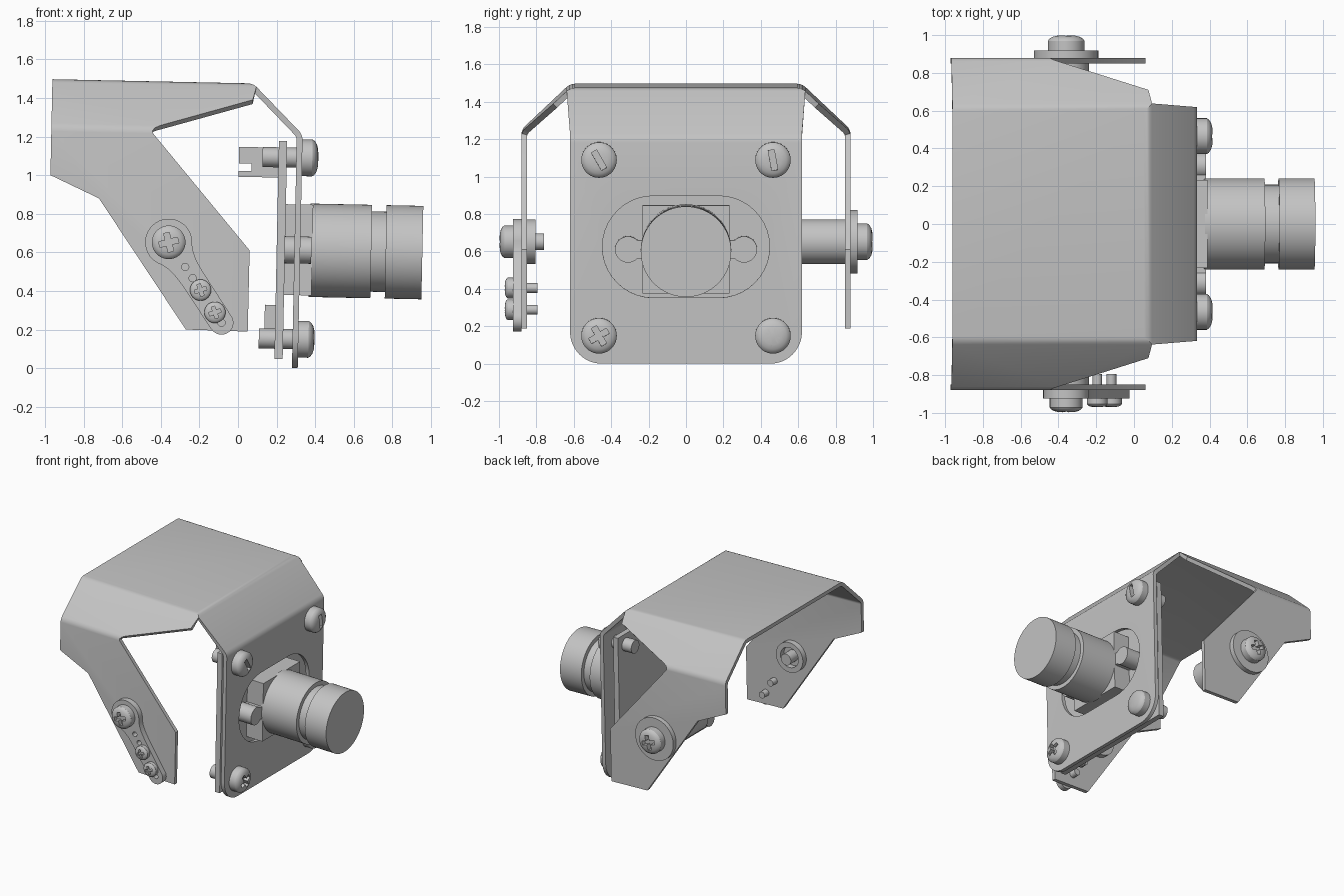
import bpy, bmesh, math
from mathutils import Matrix, Vector

cube = bpy.data.objects.get("Cube")
if cube:
    bpy.data.objects.remove(cube)

grey = bpy.data.materials.new("plain grey")
grey.use_nodes = True
grey.diffuse_color = (0.55, 0.55, 0.55, 1)
grey.node_tree.nodes["Principled BSDF"].inputs["Base Color"].default_value = grey.diffuse_color

# The whole assembly leans slightly forward about y
PIVOT = Vector((0.32, 0, 0.6))
TILT = Matrix.Translation(PIVOT) @ Matrix.Rotation(math.radians(1.2), 4, 'Y') @ Matrix.Translation(-PIVOT)


def finish(name, bm, recalc=True):
    if recalc:
        bmesh.ops.recalc_face_normals(bm, faces=bm.faces)
    bm.transform(TILT)
    me = bpy.data.meshes.new(name)
    bm.to_mesh(me)
    bm.free()
    me.materials.append(grey)
    ob = bpy.data.objects.new(name, me)
    bpy.context.collection.objects.link(ob)
    return ob


def bake(ob):
    """Apply all modifiers of an object."""
    dg = bpy.context.evaluated_depsgraph_get()
    me = bpy.data.meshes.new_from_object(ob.evaluated_get(dg))
    ob.modifiers.clear()
    ob.data = me


def cut(ob, cutters):
    for c in cutters:
        m = ob.modifiers.new("cut", 'BOOLEAN')
        m.operation, m.solver, m.object = 'DIFFERENCE', 'EXACT', c
    bake(ob)
    for c in cutters:
        bpy.data.objects.remove(c)


def smooth(ob):
    bpy.ops.object.select_all(action='DESELECT')
    ob.select_set(True)
    bpy.context.view_layer.objects.active = ob
    bpy.ops.object.shade_smooth_by_angle(angle=math.radians(30))


def prism(name, pts, axis, a, b):
    """Extrude an outline in the xz plane along y, or in the yz plane along x."""
    bm = bmesh.new()
    place = (lambda u, v, h: (u, h, v)) if axis == 'y' else (lambda u, v, h: (h, u, v))
    lo = [bm.verts.new(place(u, v, a)) for u, v in pts]
    hi = [bm.verts.new(place(u, v, b)) for u, v in pts]
    bm.faces.new(lo)
    bm.faces.new(hi)
    for i in range(len(pts)):
        j = (i + 1) % len(pts)
        bm.faces.new((lo[i], lo[j], hi[j], hi[i]))
    return finish(name, bm)


def box(name, x, y, z):
    return prism(name, [(x[0], z[0]), (x[1], z[0]), (x[1], z[1]), (x[0], z[1])], 'y', *y)


def arc(cx, cy, r, a0, a1, n=12):
    return [(cx + r * math.cos(math.radians(a0 + (a1 - a0) * i / n)),
             cy + r * math.sin(math.radians(a0 + (a1 - a0) * i / n))) for i in range(n + 1)]


def lathe(name, profile, origin, axis, segs=40, closed=False):
    """Spin (radius, height) points about an axis through origin."""
    bm = bmesh.new()
    vs = [bm.verts.new((r, 0, h)) for r, h in profile]
    pairs = list(zip(vs, vs[1:])) + ([(vs[-1], vs[0])] if closed else [])
    es = [bm.edges.new(p) for p in pairs]
    bmesh.ops.spin(bm, geom=vs + es, cent=(0, 0, 0), axis=(0, 0, 1), angle=math.tau,
                   steps=segs, use_merge=True)
    bmesh.ops.remove_doubles(bm, verts=bm.verts, dist=1e-5)
    bm.transform(Matrix.Translation(origin) @ Vector(axis).to_track_quat('Z', 'Y').to_matrix().to_4x4())
    ob = finish(name, bm)
    smooth(ob)
    return ob


def rod(name, r, h0, h1, origin, axis, segs=32):
    return lathe(name, [(0, h0), (r, h0), (r, h1), (0, h1)], origin, axis, segs)


def screw(name, r, height, origin, axis, turn, shank_r, shank):
    """Domed cross-head screw seated at origin, head pointing along axis."""
    rim = 0.62 * height
    dome = [(r * c, rim + (height - rim) * s) for c, s in
            ((1, 0), (0.93, 0.35), (0.75, 0.7), (0.5, 0.9), (0, 1))]
    head = lathe(name + "_head", [(0, 0), (r, 0)] + dome, origin, axis)
    frame = Matrix.Translation(origin) @ Vector(axis).to_track_quat('Z', 'Y').to_matrix().to_4x4()
    cutters = []
    for k in range(2):
        bm = bmesh.new()
        bmesh.ops.create_cube(bm, size=1)
        bm.transform(frame @ Matrix.Rotation(math.radians(turn + 90 * k), 4, 'Z')
                     @ Matrix.Translation((0, 0, height))
                     @ Matrix.Diagonal((1.15 * r, 0.34 * r, height, 1)))
        cutters.append(finish("cross_cutter", bm))
    cut(head, cutters)
    smooth(head)
    rod(name + "_shank", shank_r, -shank, 0.002, origin, axis)


# Folded sheet bracket: top, sloped nose, front plate, sloped shoulders, side plates
bm = bmesh.new()
cache = {}


def face(pts):
    vs = []
    for p in pts:
        key = tuple(round(c, 4) for c in p)
        if key not in cache:
            cache[key] = bm.verts.new(p)
        vs.append(cache[key])
    return bm.faces.new(vs)


BACK, NOSE, FRONT, W, SIDE, TOP, EAVE, BEND = -0.98, 0.06, 0.322, 0.62, 0.88, 1.47, 1.225, 1.21
roof = face([(BACK, -W, TOP), (NOSE, -W, TOP), (NOSE, W, TOP), (BACK, W, TOP)])
face([(NOSE, -W, TOP), (FRONT, -W, BEND), (FRONT, W, BEND), (NOSE, W, TOP)])
corner = 0.17
outline = ([(-W, BEND)] + arc(-W + corner, corner, corner, 180, 270)
           + arc(W - corner, corner, corner, 270, 360) + [(W, BEND)])
face([(FRONT, y, z) for y, z in outline])
side_outline = [(BACK, EAVE), (BACK, 0.973), (-0.726, 0.858), (-0.262, 0.188),
                (0.059, 0.184), (0.06, 0.605), (-0.474, EAVE)]
for s in (-1, 1):
    face([(BACK, s * W, TOP), (NOSE, s * W, TOP), (NOSE, s * 0.71, 1.385),
          (-0.474, s * SIDE, EAVE), (BACK, s * SIDE, EAVE)])
    face([(x, s * SIDE, z) for x, z in side_outline])
bmesh.ops.recalc_face_normals(bm, faces=bm.faces)
if roof.normal.z < 0:
    bmesh.ops.reverse_faces(bm, faces=bm.faces)
bends = [e for e in bm.edges if len(e.link_faces) == 2]
bmesh.ops.bevel(bm, geom=bends, offset=0.025, segments=3, affect='EDGES', profile=0.5)
bracket = finish("folded_bracket", bm, recalc=False)
m = bracket.modifiers.new("sheet", 'SOLIDIFY')
m.thickness, m.offset, m.use_even_offset = 0.03, -1, True
bake(bracket)
slot = arc(0.175, 0.625, 0.272, -90, 90, 20) + arc(-0.175, 0.625, 0.272, 90, 270, 20)
cut(bracket, [prism("lens_slot_cutter", slot, 'x', 0.2, 0.4)])
smooth(bracket)

# Circuit board with connectors behind the front plate
box("circuit_board", (0.20, 0.243), (-0.565, 0.565), (0.045, 1.175))
prism("rear_connector", [(0.2, 0.985), (-0.005, 0.985), (-0.005, 1.015), (0.06, 1.015),
                         (0.06, 1.055), (-0.005, 1.055), (-0.005, 1.14), (0.2, 1.14)], 'y', -0.2, 0.2)
box("lower_connector", (0.145, 0.2), (-0.2, 0.2), (0.2, 0.325))
for y in (-0.465, 0.465):
    for z in (0.15, 1.09):
        screw("plate_screw", 0.095, 0.085, (FRONT, y, z), (1, 0, 0), 30 if y < 0 else 10, 0.052, 0.205)

# Lens holder, mounting ears and stepped barrel
box("lens_holder", (0.24, 0.385), (-0.233, 0.233), (0.378, 0.848))
for s in (-1, 1):
    rod("holder_ear", 0.07, 0.24, 0.38, (0, s * 0.31, 0.612), (1, 0, 0))
    box("ear_web", (0.24, 0.38), (min(s * 0.2, s * 0.31), max(s * 0.2, s * 0.31)), (0.565, 0.66))
lathe("lens_barrel", [(0, 0.37), (0.242, 0.37), (0.242, 0.69), (0.208, 0.69), (0.208, 0.765),
                      (0.242, 0.765), (0.242, 0.955), (0, 0.955)], (0, 0, 0.612), (1, 0, 0), 64)

# Slotted arm on the right side plate
hub, tip = Vector((-0.36, 0.638)), Vector((-0.078, 0.227))
d = (tip - hub).normalized()
n = Vector((-d.y, d.x))
L = (tip - hub).length
half = arc(0, 0, 0.122, 180, 50, 14) + [(0.115, 0.078), (0.16, 0.068), (0.22, 0.064)] + arc(L, 0, 0.062, 90, 0, 8)
local = half + [(u, -v) for u, v in reversed(half[1:-1])]
arm = prism("adjuster_arm", [tuple(hub + d * u + n * v) for u, v in local], 'y', -0.925, -0.88)
cut(arm, [rod("hole_cutter", 0.019, -0.1, 0.1, (x, -0.9, z), (0, 1, 0), 16)
          for x, z in ((-0.272, 0.512), (-0.232, 0.455), tip)])
smooth(arm)
RIGHT, LEFT = (0, -1, 0), (0, 1, 0)
screw("arm_pivot_screw", 0.087, 0.073, (hub.x, -0.925, hub.y), RIGHT, 15, 0.045, 0.165)
for x, z in ((-0.19, 0.394), (-0.113, 0.28)):
    screw("arm_screw", 0.055, 0.045, (x, -0.925, z), RIGHT, 20, 0.026, 0.13)
lathe("pivot_collar", [(0.08, 0), (0.12, 0), (0.12, 0.045), (0.08, 0.045)],
      (hub.x, -0.85, hub.y), LEFT, closed=True)

# Washer, screw and spacer on the left side plate
rod("left_washer", 0.17, 0, 0.038, (hub.x, SIDE, hub.y), LEFT, 48)
screw("left_pivot_screw", 0.097, 0.082, (hub.x, 0.918, hub.y), LEFT, 15, 0.045, 0.06)
rod("left_spacer", 0.12, 0.4, 0.855, (hub.x, 0, hub.y), LEFT, 40)
